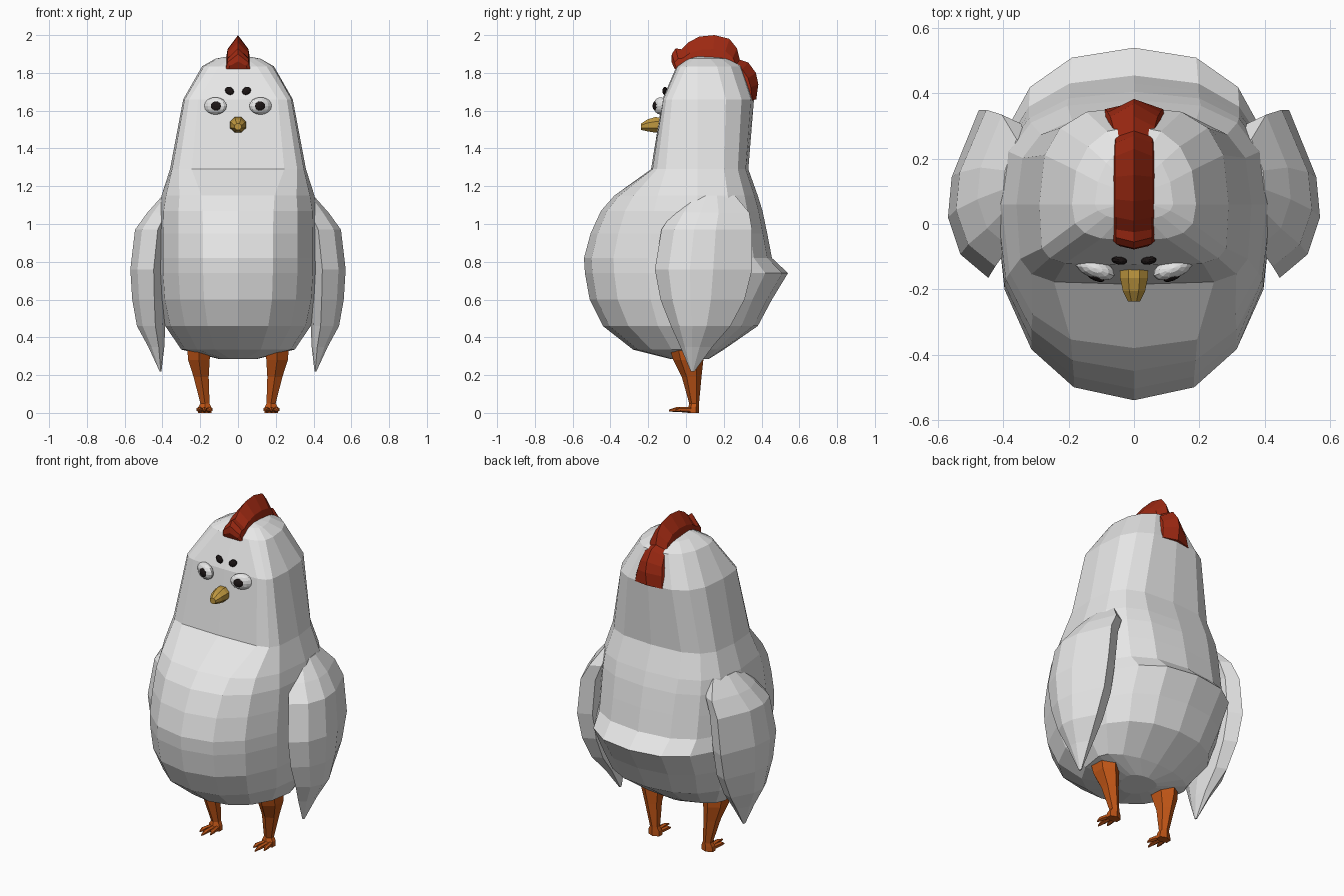
import bpy, bmesh, math
from mathutils import Vector, Matrix


def material(name, r, g, b):
    m = bpy.data.materials.new(name)
    m.diffuse_color = (r, g, b, 1)
    return m


WHITE = material("white feathers", 0.8, 0.8, 0.8)
RED = material("comb red", 0.34, 0.022, 0.006)
ORANGE = material("leg orange", 0.52, 0.09, 0.008)
GOLD = material("beak gold", 0.52, 0.31, 0.05)
BLACK = material("pupil black", 0.012, 0.008, 0.008)


def finish(bm, name, mat):
    bmesh.ops.recalc_face_normals(bm, faces=bm.faces[:])
    me = bpy.data.meshes.new(name)
    bm.to_mesh(me)
    bm.free()
    me.materials.append(mat)
    ob = bpy.data.objects.new(name, me)
    bpy.context.collection.objects.link(ob)
    return ob


def loft(name, rings, mat, side=1):
    """Skin closed rings of points, capped at both ends; side=-1 mirrors in x."""
    bm = bmesh.new()
    rows = [[bm.verts.new((side * x, y, z)) for x, y, z in r] for r in rings]
    n = len(rows[0])
    for a, b in zip(rows, rows[1:]):
        for i in range(n):
            j = (i + 1) % n
            bm.faces.new((a[i], a[j], b[j], b[i]))
    bm.faces.new(rows[0])
    bm.faces.new(rows[-1])
    bmesh.ops.remove_doubles(bm, verts=bm.verts[:], dist=0.0005)
    return finish(bm, name, mat)


def ellipsoid(name, loc, radii, mat, yaw=0, roll=0, u=12, v=8):
    bm = bmesh.new()
    bmesh.ops.create_uvsphere(bm, u_segments=u, v_segments=v, radius=1)
    mtx = (Matrix.Translation(loc) @ Matrix.Rotation(yaw, 4, 'Z')
           @ Matrix.Rotation(roll, 4, 'Y') @ Matrix.Diagonal((*radii, 1)))
    bmesh.ops.transform(bm, matrix=mtx, verts=bm.verts[:])
    return finish(bm, name, mat)


def spow(v, p):
    return math.copysign(abs(v) ** p, v) if abs(v) > 1e-6 else 0.0


def body_ring(z, w, yf, yb, nf, nb, yc=0.06, sides=16):
    """Superellipse ring with different front and back depth and squareness."""
    pts = []
    for k in range(sides):
        a = 2 * math.pi * k / sides
        s, c = math.sin(a), -math.cos(a)
        n = nf if c < 0 else nb
        d = yc - yf if c < 0 else yb - yc
        pts.append((w * spow(s, 2 / n), yc + d * spow(c, 2 / n), z))
    return pts


# Body, neck and head: height, half width, front y, back y, squareness
body = [
    (0.285, 0.10, -0.08, 0.12, 2, 2),
    (0.335, 0.30, -0.28, 0.20, 2.1, 2),
    (0.46, 0.385, -0.44, 0.38, 2.2, 2.2),
    (0.60, 0.415, -0.51, 0.455, 2.3, 2.3),
    (0.74, 0.425, -0.535, 0.54, 2.3, 2.4),
    (0.82, 0.425, -0.54, 0.455, 2.3, 2.5),
    (0.95, 0.425, -0.505, 0.43, 2.3, 2.5),
    (1.07, 0.42, -0.45, 0.405, 2.4, 2.6),
    (1.15, 0.405, -0.38, 0.38, 2.6, 2.8),
    (1.29, 0.36, -0.185, 0.33, 5, 3),
    (1.66, 0.29, -0.125, 0.36, 6, 2.8),
    (1.835, 0.19, -0.05, 0.30, 3, 2.3),
    (1.875, 0.12, 0.01, 0.24, 2, 2),
    (1.89, 0.04, 0.07, 0.17, 2, 2),
]
loft("body", [body_ring(*r) for r in body], WHITE)

# Wings: height, inner x, outer x, front y, back y
wing = [
    (1.15, 0.32, 0.40, 0.02, 0.26),
    (1.06, 0.33, 0.48, -0.07, 0.335),
    (0.97, 0.36, 0.545, -0.13, 0.35),
    (0.76, 0.38, 0.57, -0.165, 0.35),
    (0.60, 0.38, 0.56, -0.135, 0.31),
    (0.46, 0.385, 0.535, -0.08, 0.235),
    (0.35, 0.39, 0.475, -0.03, 0.14),
    (0.22, 0.405, 0.415, 0.025, 0.045),
]
# Cross-section as (fraction across, fraction front to back)
section = [(0.35, 0), (0.8, 0.14), (1, 0.36), (0.94, 0.6),
           (0.5, 1), (0.1, 0.93), (0, 0.5), (0.1, 0.2)]


def wing_ring(z, xi, xo, yf, yb):
    return [(xi + (xo - xi) * p, yf + (yb - yf) * q, z) for p, q in section]


# Comb: ridge y, ridge z, base y, base z, base half width
comb = [
    (-0.078, 1.86, -0.06, 1.82, 0.05),
    (-0.075, 1.90, -0.05, 1.82, 0.065),
    (-0.055, 1.93, -0.03, 1.83, 0.065),
    (-0.025, 1.925, -0.01, 1.84, 0.065),
    (0.01, 1.96, 0.03, 1.86, 0.065),
    (0.07, 1.992, 0.08, 1.865, 0.065),
    (0.15, 2.0, 0.14, 1.865, 0.065),
    (0.23, 1.98, 0.19, 1.86, 0.065),
    (0.27, 1.93, 0.23, 1.84, 0.065),
    (0.285, 1.87, 0.25, 1.82, 0.068),
    (0.33, 1.855, 0.27, 1.79, 0.075),
    (0.37, 1.80, 0.295, 1.75, 0.085),
    (0.383, 1.74, 0.31, 1.71, 0.095),
    (0.372, 1.66, 0.335, 1.65, 0.105),
]


def comb_ring(ry, rz, by, bz, w):
    my, mz = by + (ry - by) * 0.45, bz + (rz - bz) * 0.45
    return [(-w, by, bz), (-w * 0.85, my, mz), (0, ry, rz),
            (w * 0.85, my, mz), (w, by, bz)]


loft("comb", [comb_ring(*r) for r in comb], RED)


def round_ring(x, y, z, rx, rr, axis, sides=8):
    """Small polygon ring around the z axis or the y axis."""
    pts = []
    for k in range(sides):
        a = 2 * math.pi * (k + 0.5) / sides
        u, v = rx * math.cos(a), rr * math.sin(a)
        pts.append((x + u, y + v, z) if axis == 'Z' else (x + u, y, z + v))
    return pts


# Beak
loft("beak", [round_ring(0, y, z, rx, rz, 'Y') for y, z, rx, rz in (
    (-0.12, 1.525, 0.046, 0.042), (-0.165, 1.525, 0.046, 0.044),
    (-0.205, 1.522, 0.037, 0.034), (-0.238, 1.515, 0.02, 0.018))], GOLD)

# Leg: height, x, y, x radius, y radius
leg = [
    (0.40, 0.207, 0.005, 0.072, 0.09),
    (0.33, 0.207, 0.005, 0.070, 0.088),
    (0.28, 0.207, 0.012, 0.066, 0.08),
    (0.19, 0.195, 0.030, 0.046, 0.052),
    (0.05, 0.175, 0.043, 0.028, 0.026),
    (0.03, 0.176, 0.040, 0.040, 0.028),
    (0.0, 0.176, 0.038, 0.042, 0.030),
]
# Toes: x drift at the tip, tip y
toes = [(-0.035, -0.055), (0.0, -0.09), (0.035, -0.055)]

for side, label in ((1, "left"), (-1, "right")):
    loft(label + "_wing", [wing_ring(*r) for r in wing], WHITE, side)
    loft(label + "_leg", [round_ring(x, y, z, rx, ry, 'Z', 6)
                          for z, x, y, rx, ry in leg], ORANGE, side)
    for i, (dx, tip) in enumerate(toes):
        loft(f"{label}_toe_{i + 1}", [
            round_ring(0.177 + dx * 0.5, 0.04, 0.015, 0.014, 0.015, 'Y', 6),
            round_ring(0.177 + dx * 0.85, tip * 0.55, 0.018, 0.014, 0.013, 'Y', 6),
            round_ring(0.177 + dx, tip, 0.012, 0.004, 0.005, 'Y', 6)], ORANGE, side)

    # Eyes with pupils, turned slightly outward, and brow dots
    yaw = math.radians(22)
    eye = Vector((0.12, -0.135, 1.625))
    out = Vector((math.sin(yaw), -math.cos(yaw), 0))
    across = Vector((math.cos(yaw), math.sin(yaw), 0))
    pupil = eye + out * 0.024 - across * 0.012
    brow = Vector((0.045, -0.112, 1.705))
    flip = Vector((side, 1, 1))
    ellipsoid(label + "_eye", eye * flip, (0.065, 0.032, 0.046), WHITE, side * yaw)
    ellipsoid(label + "_pupil", pupil * flip, (0.03, 0.012, 0.025), BLACK, side * yaw)
    ellipsoid(label + "_brow", brow * flip, (0.026, 0.013, 0.02), BLACK,
              side * 0.15, -side * 0.6, 10, 6)
